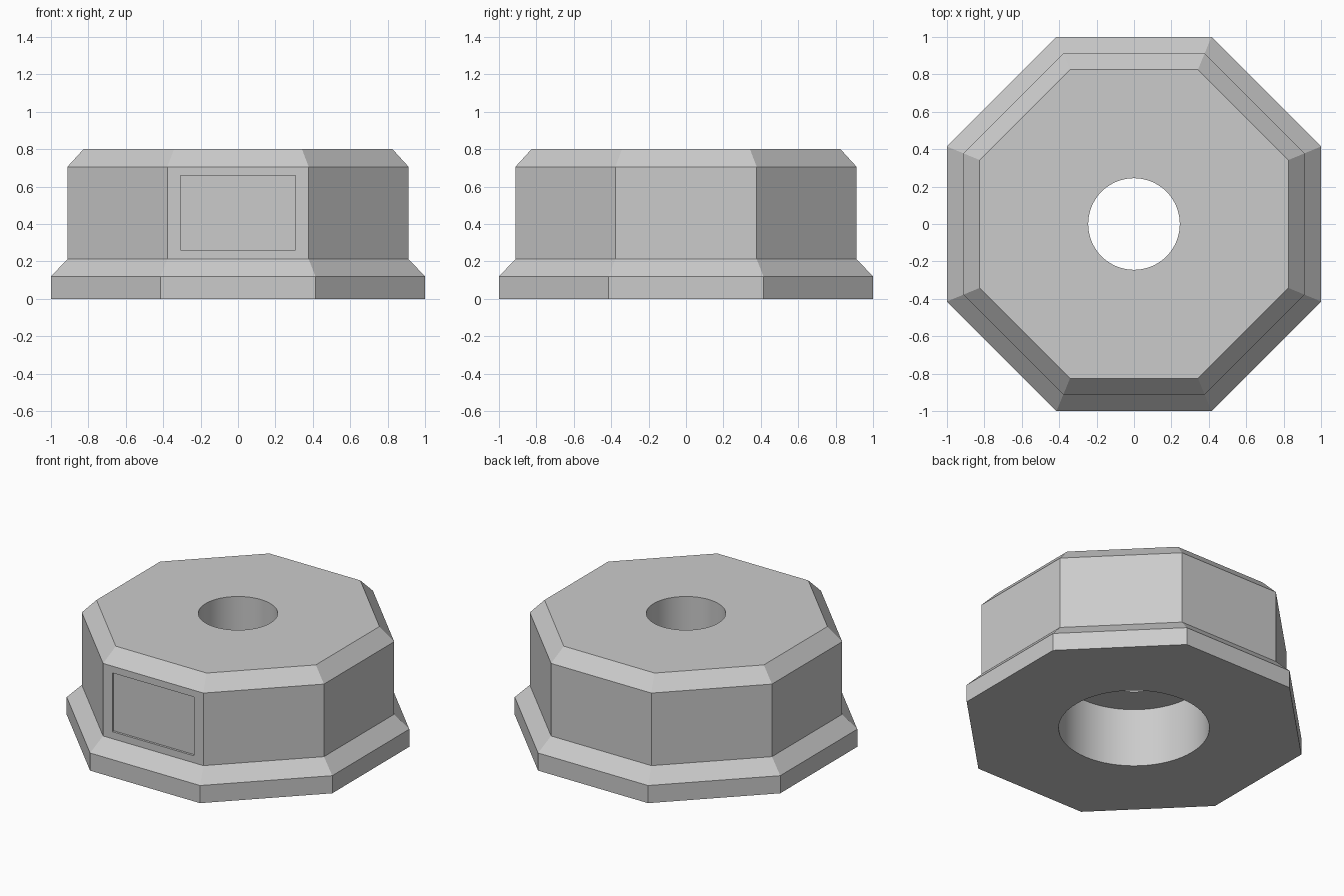
import bpy, bmesh, math

cube = bpy.data.objects.get("Cube")
if cube:
    bpy.data.objects.remove(cube, do_unlink=True)

SIDES = 8
HEIGHT = 0.8

grey = bpy.data.materials.new("light_grey")
grey.use_nodes = True
grey.diffuse_color = (0.6, 0.6, 0.6, 1)
grey.node_tree.nodes["Principled BSDF"].inputs["Base Color"].default_value = (0.6, 0.6, 0.6, 1)


def make_object(name, bm):
    bmesh.ops.recalc_face_normals(bm, faces=bm.faces)
    mesh = bpy.data.meshes.new(name)
    bm.to_mesh(mesh)
    bm.free()
    mesh.materials.append(grey)
    obj = bpy.data.objects.new(name, mesh)
    bpy.context.collection.objects.link(obj)
    return obj


def stacked_prism(name, profile, sides, offset=0.0):
    """Closed solid from rings given as (corner radius, height)."""
    bm = bmesh.new()
    rings = []
    for radius, z in profile:
        angles = [2 * math.pi * i / sides + offset for i in range(sides)]
        rings.append([bm.verts.new((radius * math.cos(a), radius * math.sin(a), z)) for a in angles])
    for low, high in zip(rings, rings[1:]):
        for i in range(sides):
            j = (i + 1) % sides
            bm.faces.new((low[i], low[j], high[j], high[i]))
    bm.faces.new(rings[0][::-1])
    bm.faces.new(rings[-1])
    return make_object(name, bm)


def cut(target, cutter):
    cutter.hide_render = True
    mod = target.modifiers.new(cutter.name, 'BOOLEAN')
    mod.operation = 'DIFFERENCE'
    mod.solver = 'EXACT'
    mod.object = cutter
    bpy.context.view_layer.objects.active = target
    bpy.ops.object.modifier_apply(modifier=mod.name)
    bpy.data.objects.remove(cutter, do_unlink=True)


# Octagonal body with flared foot and chamfered top (flat-to-flat half widths)
half_widths = [(1, 0), (1, 0.12), (0.912, 0.212), (0.912, 0.706), (0.826, HEIGHT)]
corner = 1 / math.cos(math.pi / SIDES)
body = stacked_prism("octagonal_body", [(w * corner, z) for w, z in half_widths],
                     SIDES, math.pi / SIDES)

# Stepped bore: wide counterbore from below, narrow hole through the top
bore = [(0.465, -0.1), (0.465, 0.4), (0.245, 0.4), (0.245, HEIGHT + 0.1)]
cut(body, stacked_prism("bore_cutter", bore, 64))

# Shallow rectangular recess in the front face
bm = bmesh.new()
bmesh.ops.create_cube(bm, size=1)
bmesh.ops.scale(bm, vec=(0.616, 0.1, 0.4), verts=bm.verts)
bmesh.ops.translate(bm, vec=(0, -0.897 - 0.05, 0.46), verts=bm.verts)
cut(body, make_object("front_recess_cutter", bm))

# Smooth bore walls, sharp body edges
bpy.ops.object.select_all(action='DESELECT')
body.select_set(True)
bpy.context.view_layer.objects.active = body
bpy.ops.object.shade_smooth_by_angle(angle=math.radians(30))
